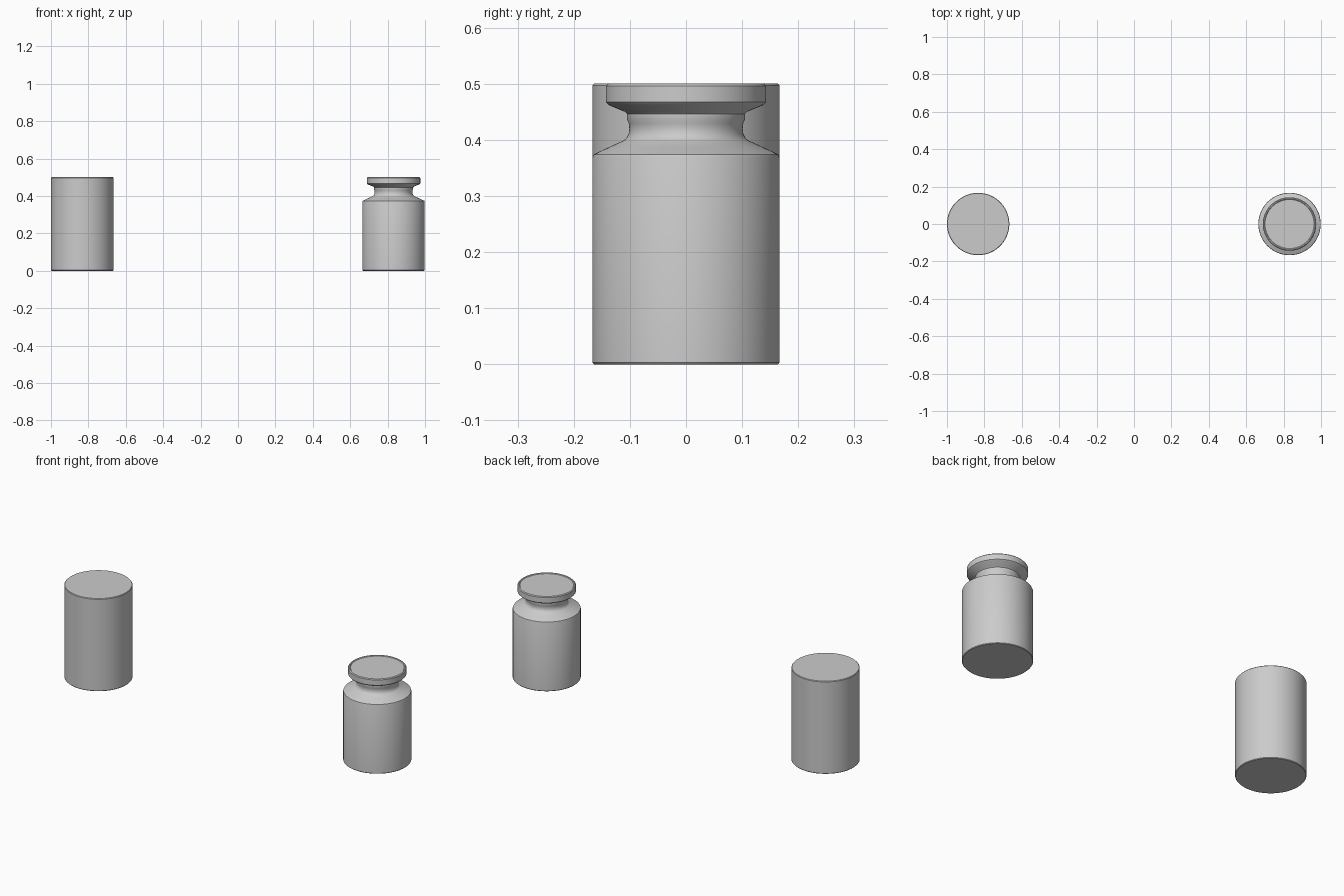
import bpy, bmesh, math

if "Cube" in bpy.data.objects:
    bpy.data.objects.remove(bpy.data.objects["Cube"])

SEGMENTS = 96


def lathe(name, profile, x):
    """Spin a (radius, height) profile around a vertical axis at x."""
    bm = bmesh.new()
    rings = []
    for r, z in profile:
        rings.append([bm.verts.new((r * math.cos(2 * math.pi * i / SEGMENTS),
                                    r * math.sin(2 * math.pi * i / SEGMENTS), z))
                      for i in range(SEGMENTS)])
    for low, high in zip(rings, rings[1:]):
        for i in range(SEGMENTS):
            j = (i + 1) % SEGMENTS
            bm.faces.new((low[i], low[j], high[j], high[i]))
    bm.faces.new(rings[0][::-1])
    bm.faces.new(rings[-1])
    mesh = bpy.data.meshes.new(name)
    bm.to_mesh(mesh)
    bm.free()
    obj = bpy.data.objects.new(name, mesh)
    bpy.context.collection.objects.link(obj)
    obj.location.x = x
    bpy.ops.object.select_all(action='DESELECT')
    obj.select_set(True)
    bpy.context.view_layer.objects.active = obj
    bpy.ops.object.shade_smooth_by_angle(angle=math.radians(30))
    return obj


# Plain cylinder with tiny eased edges
lathe("plain_cylinder", [
    (0.164, 0), (0.1667, 0.003), (0.1667, 0.497), (0.164, 0.5)], -0.8333)

# Weight: body, sloped shoulder, waisted neck, flared knob with shallow dished top
lathe("knobbed_weight", [
    (0.164, 0), (0.1667, 0.003), (0.1667, 0.369), (0.165, 0.374),
    (0.135, 0.388), (0.111, 0.399), (0.106, 0.403), (0.102, 0.411),
    (0.101, 0.420), (0.102, 0.429), (0.105, 0.437), (0.105, 0.446),
    (0.109, 0.450), (0.138, 0.462), (0.143, 0.467), (0.143, 0.496),
    (0.139, 0.5), (0.134, 0.5), (0.131, 0.497)], 0.8315)
